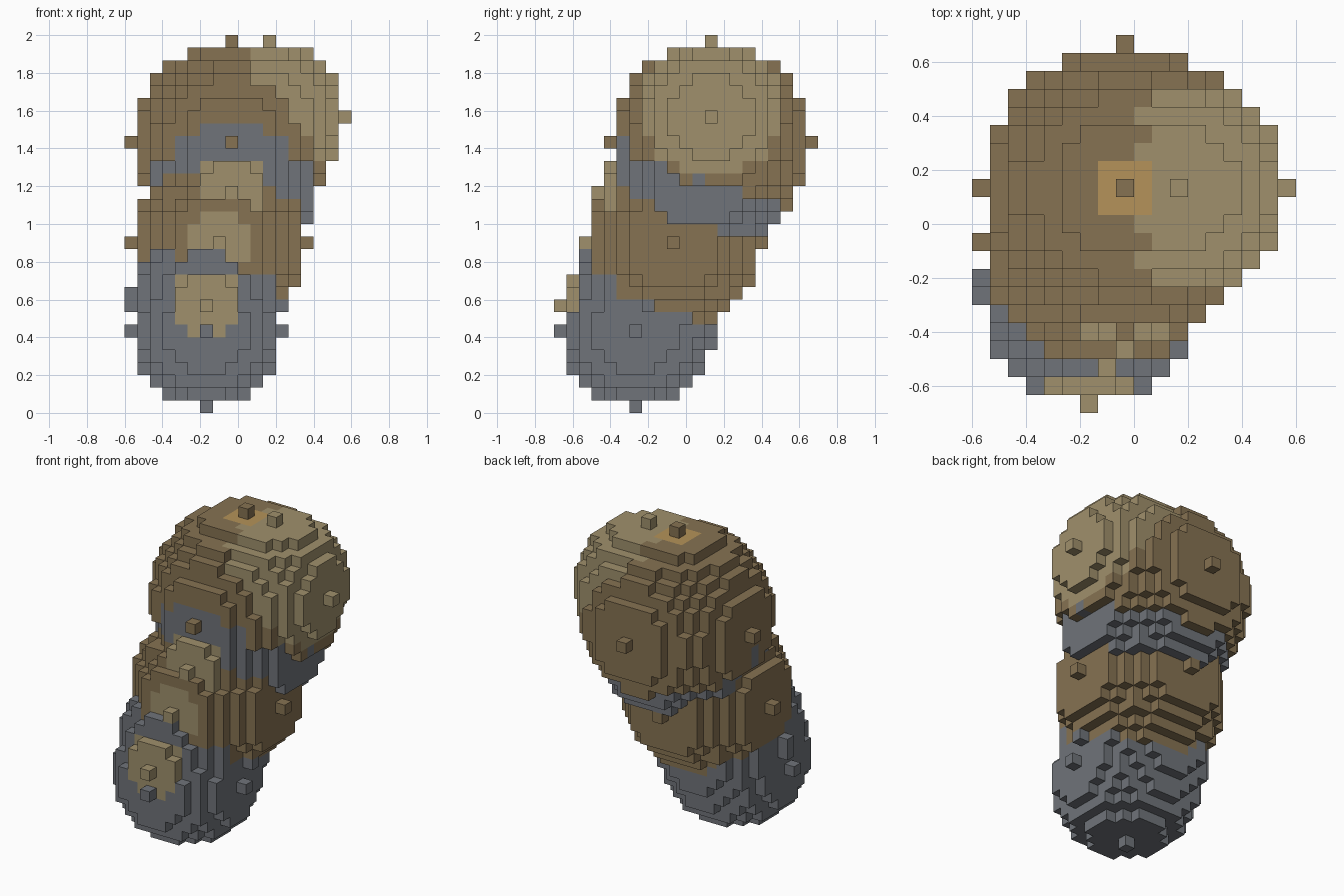
import bpy, bmesh
from mathutils import Vector

if "Cube" in bpy.data.objects:
    bpy.data.objects.remove(bpy.data.objects["Cube"])

U = 1 / 15                      # voxel size
ORIGIN = Vector((-0.6, -0.7, 0))


def material(name, rgb):
    m = bpy.data.materials.new(name)
    m.diffuse_color = (*rgb, 1)
    m.use_nodes = True
    m.node_tree.nodes["Principled BSDF"].inputs["Base Color"].default_value = m.diffuse_color
    return m


GREY = material("grey", (0.16, 0.173, 0.193))
BROWN = material("brown", (0.24, 0.17, 0.085))
TAN = material("tan", (0.35, 0.28, 0.15))
ORANGE = material("orange", (0.46, 0.29, 0.10))

# Voxel balls, painted in order: part, colour, centre cell, radius in cells
BALLS = [
    ("upper_body", BROWN, (8, 12, 21), 8),
    ("side_lump", TAN, (11, 12, 23), 6),
    ("neck_band", GREY, (8, 11, 18), 7),
    ("neck_band", GREY, (8, 11, 19), 7),
    ("base", GREY, (6, 6, 6), 6),
    ("base", GREY, (6, 7, 8), 6),
    ("base", GREY, (6, 7, 9), 6),
    ("middle_body", BROWN, (7, 9, 13), 7),
    ("upper_belly_patch", TAN, (8, 6, 17), 3),
    ("middle_belly_patch", TAN, (7, 5, 13), 3),
    ("lower_belly_patch", TAN, (6, 3, 8), 3),
]

cells, colours = {}, {}
for name, mat, (cx, cy, cz), r in BALLS:
    colours[name] = mat
    span = range(-r, r + 1)
    for x in span:
        for y in span:
            for z in span:
                if x * x + y * y + z * z <= r * r:
                    key = (cx + x, cy + y, cz + z)
                    # the side lump stays behind the neck band only where hidden
                    if name == "neck_band" and cells.get(key) == "side_lump":
                        continue
                    cells[key] = name

# Small orange square on the crown
colours["crown_patch"] = ORANGE
for x in (7, 8, 9):
    for y in (11, 12, 13):
        cells[(x, y, 28)] = "crown_patch"


# One mesh per part, made of the exposed cube faces only
def build(name, mat):
    bm = bmesh.new()
    verts = {}

    def vert(p):
        if p not in verts:
            verts[p] = bm.verts.new(ORIGIN + Vector(p) * U)
        return verts[p]

    for cell, part in cells.items():
        if part != name:
            continue
        for axis in range(3):
            a, b = (axis + 1) % 3, (axis + 2) % 3
            for side in (0, 1):
                near = list(cell)
                near[axis] += 2 * side - 1
                if tuple(near) in cells:
                    continue
                ring = []
                for da, db in ((0, 0), (1, 0), (1, 1), (0, 1)):
                    p = list(cell)
                    p[axis] += side
                    p[a] += da
                    p[b] += db
                    ring.append(vert(tuple(p)))
                bm.faces.new(ring if side else ring[::-1])
    mesh = bpy.data.meshes.new(name)
    bm.to_mesh(mesh)
    bm.free()
    mesh.materials.append(mat)
    bpy.context.collection.objects.link(bpy.data.objects.new(name, mesh))


for part, mat in colours.items():
    build(part, mat)
